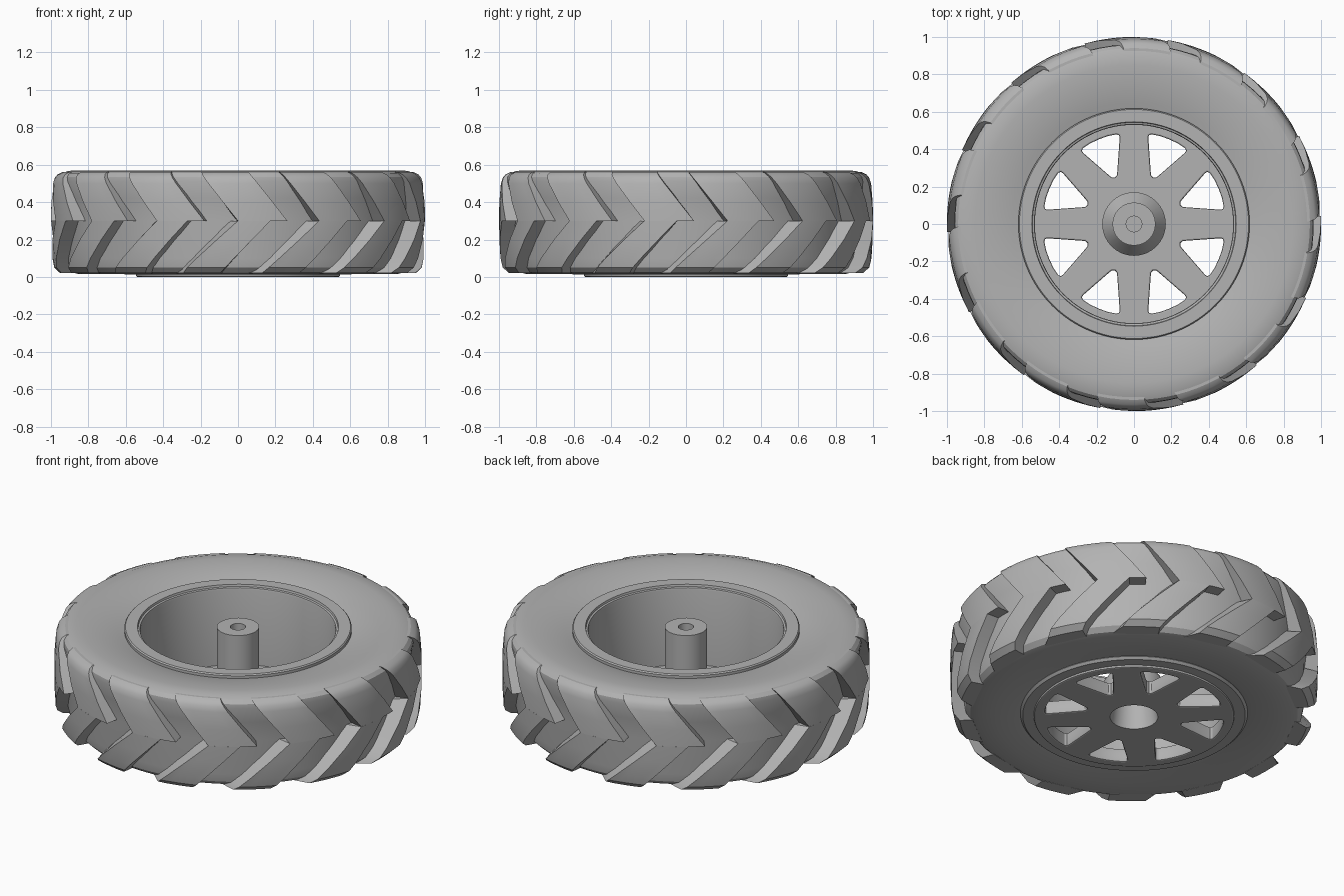
import bpy, bmesh, math

cube = bpy.data.objects.get("Cube")
if cube:
    bpy.data.objects.remove(cube, do_unlink=True)

GREY = (0.45, 0.45, 0.45, 1.0)
grey = bpy.data.materials.new("plain_grey")
grey.use_nodes = True
grey.diffuse_color = GREY
grey.node_tree.nodes["Principled BSDF"].inputs["Base Color"].default_value = GREY


def polar(r, degrees, z=0.0):
    a = math.radians(degrees)
    return (r * math.cos(a), r * math.sin(a), z)


def add_object(name, mesh, angle=30):
    mesh.materials.clear()
    mesh.materials.append(grey)
    ob = bpy.data.objects.new(name, mesh)
    bpy.context.collection.objects.link(ob)
    bpy.ops.object.select_all(action="DESELECT")
    ob.select_set(True)
    bpy.context.view_layer.objects.active = ob
    bpy.ops.object.shade_smooth_by_angle(angle=math.radians(angle))
    return ob


def finish(name, bm, angle=30):
    bmesh.ops.remove_doubles(bm, verts=bm.verts, dist=0.0001)
    bmesh.ops.recalc_face_normals(bm, faces=bm.faces)
    mesh = bpy.data.meshes.new(name)
    bm.to_mesh(mesh)
    bm.free()
    return add_object(name, mesh, angle)


def lathe(name, profile, steps=96, closed=True):
    """Spin an (r, z) outline about the vertical axis."""
    bm = bmesh.new()
    vs = [bm.verts.new((r, 0, z)) for r, z in profile]
    edges = [bm.edges.new(p) for p in zip(vs, vs[1:])]
    if closed:
        edges.append(bm.edges.new((vs[-1], vs[0])))
    bmesh.ops.spin(bm, geom=vs + edges, cent=(0, 0, 0), axis=(0, 0, 1),
                   angle=math.tau, steps=steps, use_merge=True)
    return finish(name, bm)


# Tyre carcass
lathe("tyre", [
    (0.61, 0.03), (0.65, 0.022), (0.75, 0.015), (0.85, 0.015), (0.89, 0.025),
    (0.915, 0.05), (0.925, 0.1), (0.925, 0.3), (0.945, 0.42), (0.96, 0.51),
    (0.957, 0.535), (0.94, 0.555), (0.905, 0.567), (0.85, 0.57), (0.77, 0.564),
    (0.7, 0.553), (0.65, 0.541), (0.61, 0.53)])

# Tread lugs: two staggered, slanted rows meeting at mid height
COUNT = 14
MID = 0.3


def tread_row(name, rows, left, right, draft):
    """left and right are (angle at mid height, angle at the shoulder)."""
    bm = bmesh.new()
    span = rows[-1][0] - MID
    for k in range(COUNT):
        turn = -90 + k * 360 / COUNT
        rings = []
        for z, r in rows:
            t = (z - MID) / span
            a = turn + left[0] + (left[1] - left[0]) * t
            b = turn + right[0] + (right[1] - right[0]) * t
            ring = [polar(0.88, a - draft, z)]
            ring += [polar(r, a + (b - a) * i / 4, z) for i in range(5)]
            ring.append(polar(0.88, b, z))
            rings.append([bm.verts.new(p) for p in ring])
        for low, high in zip(rings, rings[1:]):
            for i in range(len(low)):
                j = (i + 1) % len(low)
                bm.faces.new((low[i], low[j], high[j], high[i]))
        bm.faces.new(rings[0])
        bm.faces.new(rings[-1])
    return finish(name, bm, 25)


tread_row("upper_tread_lugs",
          [(MID, 1.0), (0.4, 0.998), (0.5, 0.99), (0.53, 0.98), (0.548, 0.965), (0.56, 0.94)],
          (0, -12), (15.3, 3.4), 0.5)
tread_row("lower_tread_lugs",
          [(MID, 1.0), (0.2, 0.998), (0.1, 0.992), (0.05, 0.982), (0.02, 0.95)],
          (0, -18), (10, -5.7), 4)

# Rim barrel with top lip
lathe("rim", [
    (0.53, 0.012), (0.605, 0.012), (0.618, 0.025), (0.6, 0.06), (0.57, 0.15),
    (0.57, 0.45), (0.618, 0.51), (0.618, 0.548), (0.612, 0.555), (0.546, 0.555),
    (0.543, 0.543), (0.533, 0.54), (0.53, 0.53)])


# Wheel disc with eight rounded triangular windows
def loop(curve, points):
    s = curve.splines.new("POLY")
    s.points.add(len(points) - 1)
    for p, co in zip(s.points, points):
        p.co = (co[0], co[1], 0, 1)
    s.use_cyclic_u = True


def window(angle):
    return [polar(r, angle + side) for r, side in [
        (0.275, -3), (0.268, 0), (0.275, 3), (0.29, 4.5), (0.465, 13), (0.48, 13),
        (0.488, 11.5), (0.49, 6), (0.49, 0), (0.49, -6), (0.488, -11.5),
        (0.48, -13), (0.465, -13), (0.29, -4.5)]]


curve = bpy.data.curves.new("disc_outline", "CURVE")
curve.dimensions = "2D"
curve.fill_mode = "BOTH"
curve.extrude = 0.032
curve.bevel_depth = 0.008
curve.bevel_resolution = 1
curve.offset = -0.008
loop(curve, [polar(0.545, i * 3.75) for i in range(96)])
loop(curve, [polar(0.135, i * 7.5) for i in range(48)])
for i in range(8):
    loop(curve, window(22.5 + i * 45))
outline = bpy.data.objects.new("disc_outline", curve)
bpy.context.collection.objects.link(outline)
graph = bpy.context.evaluated_depsgraph_get()
disc_mesh = bpy.data.meshes.new_from_object(outline.evaluated_get(graph))
bpy.data.objects.remove(outline, do_unlink=True)
disc = add_object("wheel_disc", disc_mesh)
disc.location.z = 0.04

# Hub: hollow below, flared at the base, with a blind bore on top
lathe("hub", [
    (0, 0.32), (0.09, 0.3), (0.13, 0.0), (0.15, 0.0), (0.17, 0.02), (0.17, 0.2),
    (0.115, 0.28), (0.115, 0.555), (0.042, 0.555), (0.042, 0.45), (0, 0.45)],
    steps=32, closed=False)
